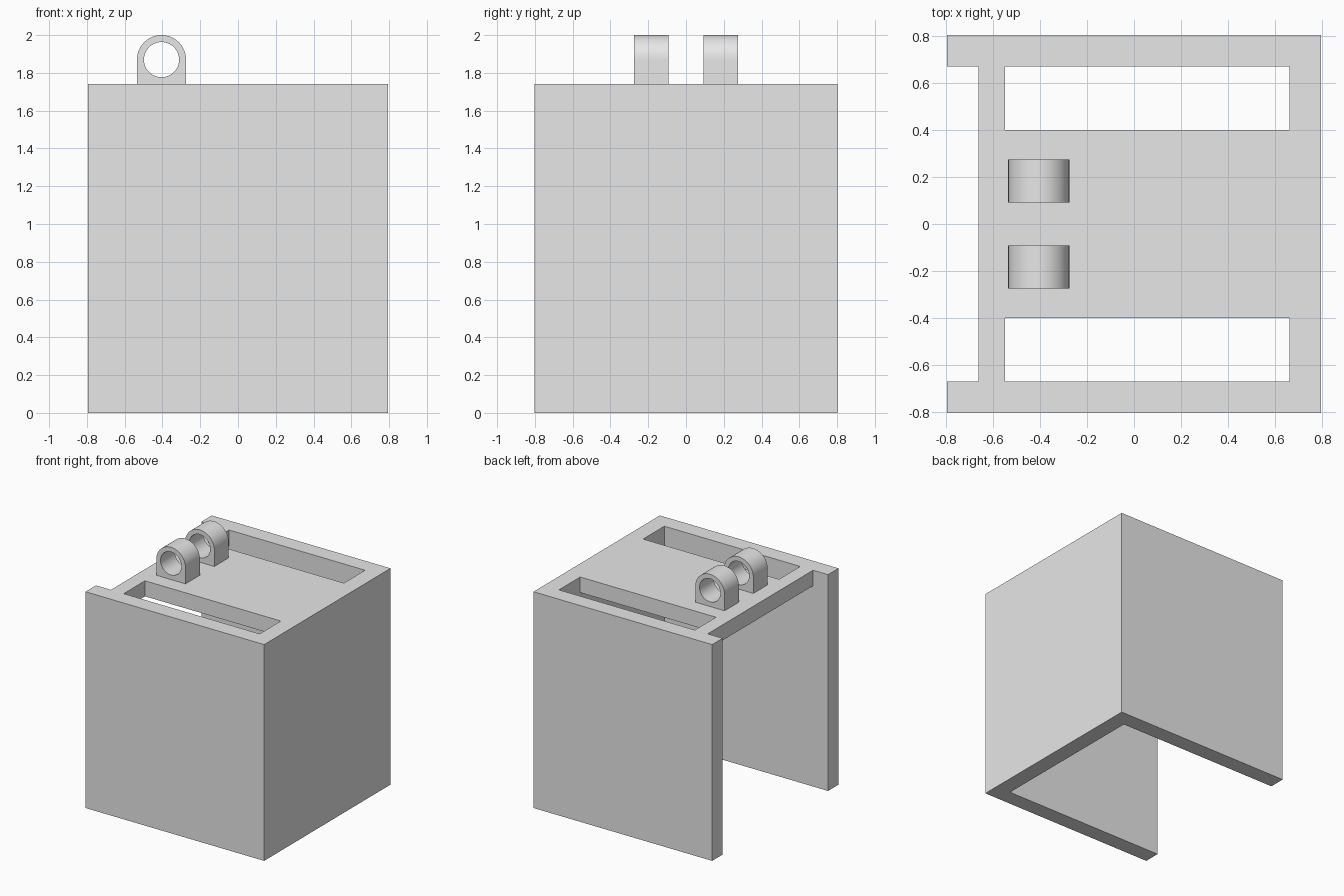
import bpy
import bmesh
from math import pi, sin, cos

cube = bpy.data.objects.get("Cube")
if cube:
    bpy.data.objects.remove(cube, do_unlink=True)

# Single plain grey
grey = bpy.data.materials.new("plain_grey")
grey.use_nodes = True
GREY = (0.8, 0.8, 0.8, 1)
grey.diffuse_color = GREY
grey.node_tree.nodes["Principled BSDF"].inputs["Base Color"].default_value = GREY

# Main dimensions
HX, HY, TOP = 0.795, 0.803, 1.74
WALL, PLATE = 0.133, 0.125
IN_X, IN_Y = HX - WALL, HY - WALL
LUG_X, LUG_Z, LUG_R, HOLE_R = -0.405, 1.87, 0.13, 0.093
LUG_Y0, LUG_Y1 = 0.092, 0.274


def prism(name, points, axis, lo, hi):
    """Extrude a closed outline along y or z."""
    bm = bmesh.new()
    place = (lambda a, b, t: (a, t, b)) if axis == "y" else (lambda a, b, t: (a, b, t))
    face = bm.faces.new([bm.verts.new(place(a, b, lo)) for a, b in points])
    out = bmesh.ops.extrude_face_region(bm, geom=[face])
    shift = place(0, 0, hi - lo)
    verts = [g for g in out["geom"] if isinstance(g, bmesh.types.BMVert)]
    bmesh.ops.translate(bm, verts=verts, vec=shift)
    bmesh.ops.recalc_face_normals(bm, faces=bm.faces)
    mesh = bpy.data.meshes.new(name)
    bm.to_mesh(mesh)
    bm.free()
    mesh.materials.append(grey)
    obj = bpy.data.objects.new(name, mesh)
    bpy.context.collection.objects.link(obj)
    return obj


def box(name, x0, x1, y0, y1, z0, z1):
    return prism(name, [(x0, y0), (x1, y0), (x1, y1), (x0, y1)], "z", z0, z1)


def arc(r, start, end, n):
    angles = [start + (end - start) * i / n for i in range(n + 1)]
    return [(LUG_X + r * cos(a), LUG_Z + r * sin(a)) for a in angles]


def carve(obj, cutters):
    """Subtract the cutters, apply the result and discard them."""
    for c in cutters:
        c.hide_render = True
        mod = obj.modifiers.new(c.name, "BOOLEAN")
        mod.operation, mod.solver, mod.object = "DIFFERENCE", "EXACT", c
    bpy.ops.object.select_all(action="DESELECT")
    bpy.context.view_layer.objects.active = obj
    obj.select_set(True)
    bpy.ops.object.convert(target="MESH")
    for c in cutters:
        bpy.data.objects.remove(c, do_unlink=True)
    bpy.ops.object.shade_smooth_by_angle(angle=pi / 6)


# Housing: three walls and a slotted roof, open below and on the -x side
housing = box("housing", -HX, HX, -HY, HY, 0, TOP)
cutters = [
    box("cavity_cutter", -1, IN_X, -IN_Y, IN_Y, -0.2, TOP - PLATE),
    box("roof_notch_cutter", -1, -IN_X, -IN_Y, IN_Y, 1, 2),
]
for side in (-1, 1):
    y0, y1 = sorted((side * 0.4, side * IN_Y))
    cutters.append(box("slot_cutter", -0.548, IN_X, y0, y1, 1, 2))
carve(housing, cutters)

# Two arched lugs with a round bore, on the roof
for name, side in (("front_lug", -1), ("back_lug", 1)):
    y0, y1 = sorted((side * LUG_Y0, side * LUG_Y1))
    outline = arc(LUG_R, 0, pi, 32)
    outline += [(LUG_X - LUG_R, TOP), (LUG_X + LUG_R, TOP)]
    lug = prism(name, outline, "y", y0, y1)
    bore = prism("bore_cutter", arc(HOLE_R, 0, 2 * pi, 48)[:-1], "y", y0 - 0.1, y1 + 0.1)
    carve(lug, [bore])
